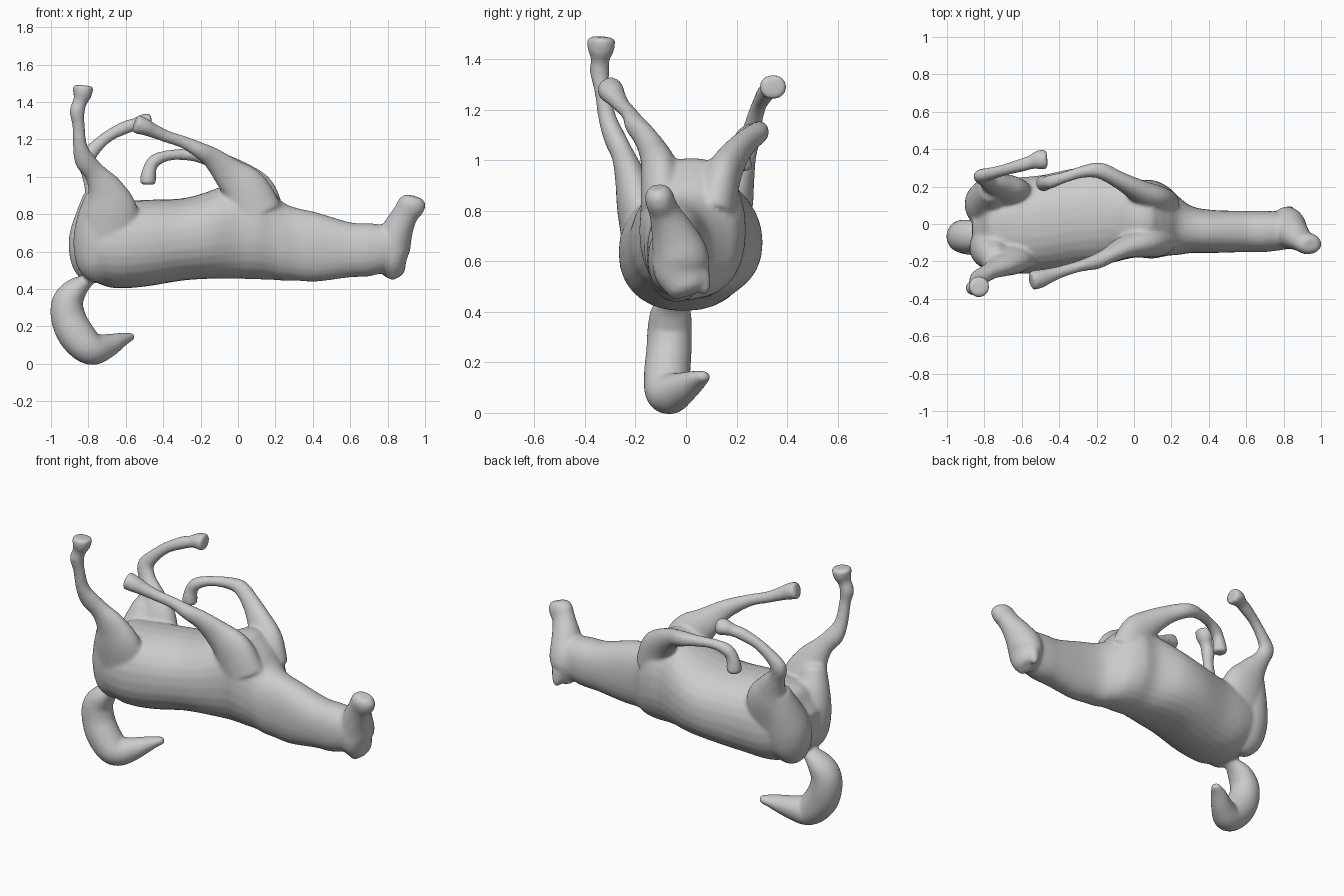
import bpy, bmesh
from mathutils import Vector
from math import cos, sin, pi, copysign


def spline(pts, steps=5):
    """Catmull-Rom through rows of (x, y, z, half width, half depth)."""
    out = []
    for i in range(len(pts) - 1):
        a, b, c, d = (pts[max(i - 1, 0)], pts[i], pts[i + 1], pts[min(i + 2, len(pts) - 1)])
        for s in range(steps):
            t = s / steps
            out.append([0.5 * (2 * q + (r - p) * t + (2 * p - 5 * q + 4 * r - w) * t * t
                               + (3 * q - p - 3 * r + w) * t ** 3)
                        for p, q, r, w in zip(a, b, c, d)])
    return out + [list(pts[-1])]


def loft(bm, pts, power=1.0, sides=28, round_end=0.3, axis=None):
    """Skin of elliptical rings along a path; axis fixes the ring direction."""
    rows = spline(pts)
    cs = [Vector(r[:3]) for r in rows]
    rings = []

    def ring(c, t, w, d):
        side = Vector((0, 1, 0))
        side = (side - t * side.dot(t)).normalized()
        up = t.cross(side)
        f = lambda v: copysign(abs(v) ** power, v)
        rings.append([bm.verts.new(c + side * w * f(cos(2 * pi * k / sides))
                                   + up * d * f(sin(2 * pi * k / sides))) for k in range(sides)])

    n = len(rows)
    for i, r in enumerate(rows):
        t = axis or (cs[min(i + 1, n - 1)] - cs[max(i - 1, 0)]).normalized()
        w, d = max(r[3], .008), max(r[4], .008)
        e = min(w, d) * round_end
        if i == 0:
            ring(cs[0] - t * e, t, w * .6, d * .6)
        ring(cs[i], t, w, d)
        if i == n - 1:
            ring(cs[i] + t * e, t, w * .7, d * .7)
    for a, b in zip(rings, rings[1:]):
        for k in range(sides):
            m = (k + 1) % sides
            bm.faces.new((a[k], a[m], b[m], b[k]))
    bm.faces.new(rings[0][::-1])
    bm.faces.new(rings[-1])


bm = bmesh.new()

# trunk and neck, belly facing up
loft(bm, [(-.82, -.01, .63, .16, .15), (-.77, -.01, .645, .225, .205), (-.66, -.01, .635, .255, .23),
          (-.5, 0, .645, .26, .232), (-.3, .035, .665, .265, .22), (-.15, .04, .69, .255, .235),
          (0, .03, .72, .21, .265), (.1, .025, .722, .21, .27), (.18, .015, .69, .185, .24),
          (.24, -.01, .655, .155, .21), (.31, -.03, .64, .125, .195), (.42, -.04, .625, .115, .185),
          (.6, -.04, .61, .11, .147), (.7, -.04, .61, .11, .142), (.82, -.035, .62, .10, .12)],
     power=.9, axis=Vector((1, 0, 0)))

# buttocks either side of the tail
loft(bm, [(-.72, -.10, .48, .07, .08), (-.755, -.115, .55, .11, .11), (-.76, -.125, .66, .12, .12),
          (-.755, -.15, .78, .10, .105), (-.745, -.19, .90, .07, .07)])
loft(bm, [(-.73, .07, .48, .07, .09), (-.765, .09, .55, .12, .125), (-.77, .11, .66, .13, .135),
          (-.765, .15, .78, .105, .11), (-.765, .19, .90, .07, .065)])

# head
loft(bm, [(.835, .01, .49, .08, .06), (.82, -.015, .56, .11, .085), (.825, -.025, .63, .11, .098),
          (.855, -.055, .72, .085, .083), (.895, -.088, .80, .06, .07), (.928, -.105, .85, .058, .075),
          (.938, -.11, .878, .05, .066)], round_end=.35)

# ears
for y, z in ((-.045, .475), (.07, .495)):
    loft(bm, [(.83, y - .01, z + .06, .035, .035), (.83, y, z, .028, .026),
              (.822, y + .005, z - .02, .014, .014)])

# tail
loft(bm, [(-.74, -.05, .50, .035, .03), (-.80, -.055, .45, .05, .035), (-.865, -.06, .40, .08, .064),
          (-.91, -.065, .33, .088, .085), (-.905, -.068, .24, .09, .094), (-.86, -.075, .15, .092, .098),
          (-.785, -.07, .08, .088, .087), (-.70, -.02, .096, .068, .066),
          (-.62, .04, .13, .048, .038), (-.565, .078, .147, .026, .02)])

# near hind leg
loft(bm, [(-.69, -.15, .66, .10, .17), (-.685, -.19, .82, .085, .15), (-.71, -.22, .93, .062, .10),
          (-.765, -.25, 1.02, .045, .06), (-.82, -.283, 1.09, .043, .055), (-.845, -.312, 1.17, .036, .038),
          (-.853, -.333, 1.28, .031, .034), (-.86, -.342, 1.35, .039, .041), (-.845, -.34, 1.40, .038, .038),
          (-.832, -.337, 1.44, .054, .05), (-.828, -.335, 1.482, .056, .058)], round_end=.12)

# far hind leg
loft(bm, [(-.71, .13, .66, .10, .17), (-.70, .18, .82, .085, .15), (-.735, .21, .93, .062, .092),
          (-.785, .237, 1.02, .042, .054), (-.81, .255, 1.09, .04, .05), (-.77, .268, 1.15, .034, .038),
          (-.69, .29, 1.22, .031, .032), (-.60, .315, 1.265, .036, .036), (-.55, .33, 1.28, .038, .034),
          (-.51, .342, 1.29, .052, .045), (-.47, .346, 1.29, .054, .05)], round_end=.12)

# near fore leg
loft(bm, [(.10, -.09, .80, .09, .14), (.04, -.10, .93, .08, .125), (-.05, -.125, 1.02, .058, .088),
          (-.13, -.165, 1.095, .044, .06), (-.20, -.20, 1.14, .042, .045), (-.29, -.225, 1.185, .031, .034),
          (-.38, -.252, 1.215, .032, .033), (-.45, -.275, 1.245, .04, .038),
          (-.50, -.292, 1.268, .05, .046), (-.545, -.302, 1.283, .052, .052)], round_end=.15)

# far fore leg, folded
loft(bm, [(.12, .11, .80, .09, .13), (.09, .14, .92, .075, .11), (.02, .18, 1.0, .06, .08),
          (-.08, .235, 1.07, .046, .055), (-.18, .285, 1.11, .044, .044), (-.27, .28, 1.12, .033, .033),
          (-.37, .25, 1.115, .030, .029), (-.44, .228, 1.09, .037, .035), (-.47, .22, 1.05, .035, .036),
          (-.48, .218, 1.00, .042, .042), (-.482, .218, .965, .044, .044)], round_end=.15)

# breast filling between the elbows
loft(bm, [(-.12, .02, .88, .13, .05), (.0, .02, .92, .15, .08), (.1, .025, .92, .14, .08),
          (.17, .02, .87, .10, .05)], axis=Vector((1, 0, 0)))

bmesh.ops.recalc_face_normals(bm, faces=bm.faces)
mesh = bpy.data.meshes.new("horse_body")
bm.to_mesh(mesh)
bm.free()
horse = bpy.data.objects.new("horse_body", mesh)
bpy.context.collection.objects.link(horse)

# fuse the parts into one skin
fuse = horse.modifiers.new("fuse", 'REMESH')
fuse.mode = 'VOXEL'
fuse.voxel_size = .01
fuse.use_smooth_shade = True
soften = horse.modifiers.new("soften", 'SMOOTH')
soften.factor = .5
soften.iterations = 10
